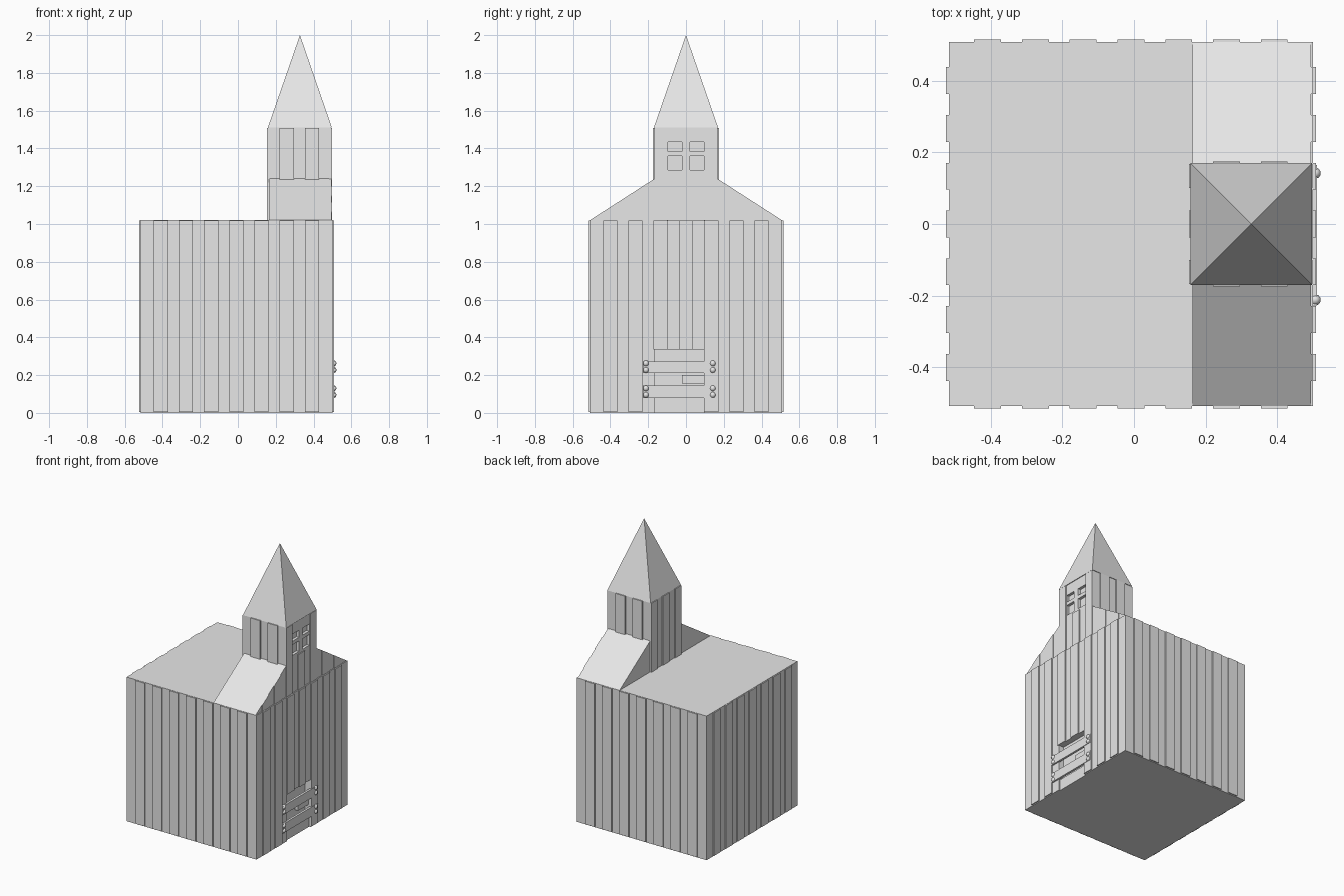
import bpy
import bmesh
from mathutils import Matrix, Vector

cube = bpy.data.objects.get("Cube")
if cube:
    bpy.data.objects.remove(cube, do_unlink=True)

grey = bpy.data.materials.new("pale_grey")
grey.use_nodes = True
grey.diffuse_color = (0.8, 0.8, 0.8, 1)
grey.node_tree.nodes["Principled BSDF"].inputs["Base Color"].default_value = (0.8, 0.8, 0.8, 1)


def finish(name, bm):
    bmesh.ops.recalc_face_normals(bm, faces=bm.faces)
    mesh = bpy.data.meshes.new(name)
    bm.to_mesh(mesh)
    bm.free()
    mesh.materials.append(grey)
    obj = bpy.data.objects.new(name, mesh)
    bpy.context.collection.objects.link(obj)
    return obj


def add_box(bm, x0, x1, y0, y1, z0, z1):
    size = Vector((x1 - x0, y1 - y0, z1 - z0))
    mid = Vector((x0 + x1, y0 + y1, z0 + z1)) / 2
    bmesh.ops.create_cube(bm, size=1, matrix=Matrix.Translation(mid) @ Matrix.Diagonal(size).to_4x4())


def add_prism(bm, outline, x0, x1):
    """Extrude a (y, z) outline along x."""
    face = bm.faces.new([bm.verts.new((x0, y, z)) for y, z in outline])
    out = bmesh.ops.extrude_face_region(bm, geom=[face])["geom"]
    moved = [v for v in out if isinstance(v, bmesh.types.BMVert)]
    bmesh.ops.translate(bm, verts=moved, vec=(x1 - x0, 0, 0))


def boxes(name, *dims):
    bm = bmesh.new()
    for d in dims:
        add_box(bm, *d)
    return finish(name, bm)


def carve(obj, *dims):
    """Cut box-shaped recesses out of an object."""
    cutter = boxes("recess_cutter", *dims)
    cutter.hide_render = True
    mod = obj.modifiers.new("recess", 'BOOLEAN')
    mod.operation = 'DIFFERENCE'
    mod.solver = 'EXACT'
    mod.object = cutter
    bpy.context.view_layer.objects.active = obj
    bpy.ops.object.modifier_apply(modifier=mod.name)
    bpy.data.objects.remove(cutter, do_unlink=True)


LEFT, FRONT, SIDE, TOP = -0.517, 0.5, 0.508, 1.02
PITCH, HALF, RAISE = 0.1335, 0.0375, 0.008
T0, T1, TY, EAVE = 0.16, 0.492, 0.166, 1.51
WING = 1.24


def roof_height(y):
    """Height of the sloping wing roof at y."""
    y = max(abs(y), TY)
    return WING + (TOP - WING) * (y - TY) / (SIDE - TY)


# Main hall with a doorway recess in the +x facade
hall = boxes("hall", (LEFT, FRONT, -SIDE, SIDE, 0, TOP))
carve(hall, (FRONT - 0.04, FRONT + 0.1, -0.165, 0.095, -0.1, 0.335))

# Vertical boards around the hall
bm = bmesh.new()
for k in range(-3, 4):
    c = k * PITCH
    x = c + (LEFT + FRONT) / 2
    add_box(bm, x - HALF, x + HALF, -SIDE - RAISE, SIDE + RAISE, 0.005, TOP - 0.002)
    bottom = 0.335 if k in (-1, 0) else 0.005
    add_box(bm, LEFT - RAISE, LEFT + 0.01, c - HALF, c + HALF, 0.005, TOP - 0.002)
    add_box(bm, FRONT - 0.01, FRONT + RAISE, c - HALF, c + HALF, bottom, TOP - 0.002)
finish("hall_boards", bm)

# Sloping wings either side of the tower
bm = bmesh.new()
for s in (-1, 1):
    add_prism(bm, [(s * SIDE, TOP - 0.02), (s * SIDE, TOP), (s * TY, WING), (s * TY, TOP - 0.02)],
              T0 + 0.004, T1 + 0.002)
finish("wing_roofs", bm)

# Boards on the wing gables, cut to the slope
bm = bmesh.new()
for k in (-3, -2, 2, 3):
    a, b = k * PITCH - HALF, k * PITCH + HALF
    add_prism(bm, [(a, TOP - 0.02), (b, TOP - 0.02), (b, roof_height(b)), (a, roof_height(a))],
              T1 - 0.01, T1 + 0.006)
finish("gable_boards", bm)

# Tower with four recessed window panes
tower = boxes("tower", (T0, T1, -TY, TY, TOP - 0.02, EAVE))
panes = []
for y0, y1 in ((-0.095, -0.02), (0.02, 0.095)):
    for z0, z1 in ((1.285, 1.36), (1.385, 1.435)):
        panes.append((T1 - 0.02, T1 + 0.1, y0, y1, z0, z1))
carve(tower, *panes)

# Tower boards on all four sides
bm = bmesh.new()
for x in (0.2585, 0.392):
    add_box(bm, x - HALF, x + HALF, -TY - RAISE, TY + RAISE, TOP - 0.02, EAVE - 0.002)
for k in (-1, 0, 1):
    c = k * PITCH
    half = HALF - 0.004 if k else HALF
    add_box(bm, T0 - 0.006, T0 + 0.01, c - half, c + half, TOP - 0.02, EAVE - 0.002)
    top = EAVE - 0.002 if k else 1.27
    add_box(bm, T1 - 0.01, T1 + 0.006, c - half, c + half, TOP - 0.02, top)
finish("tower_boards", bm)

# Four-sided spire
bm = bmesh.new()
base = [bm.verts.new(p + (EAVE,)) for p in
        ((T0 - 0.002, -0.17), (0.497, -0.17), (0.497, 0.17), (T0 - 0.002, 0.17))]
apex = bm.verts.new((0.328, 0, 2))
bm.faces.new(base)
for i in range(4):
    bm.faces.new((base[i], base[(i + 1) % 4], apex))
finish("spire", bm)

# Planks nailed across the doorway
boxes("door_planks",
      (FRONT - 0.005, FRONT + 0.011, -0.228, 0.165, 0.21, 0.272),
      (FRONT - 0.005, FRONT + 0.011, -0.228, 0.165, 0.08, 0.145))
boxes("door_panel", (FRONT - 0.045, FRONT - 0.015, -0.02, 0.095, 0.155, 0.2))
boxes("door_step", (FRONT - 0.045, FRONT - 0.01, -0.165, 0.095, 0, 0.08))

# Round nail heads
bm = bmesh.new()
for y in (-0.212, 0.142):
    for z in (0.262, 0.227, 0.13, 0.095):
        bmesh.ops.create_uvsphere(bm, u_segments=10, v_segments=6, radius=0.016,
                                  matrix=Matrix.Translation((FRONT + 0.006, y, z)))
nails = finish("nail_heads", bm)
nails.data.shade_smooth()
